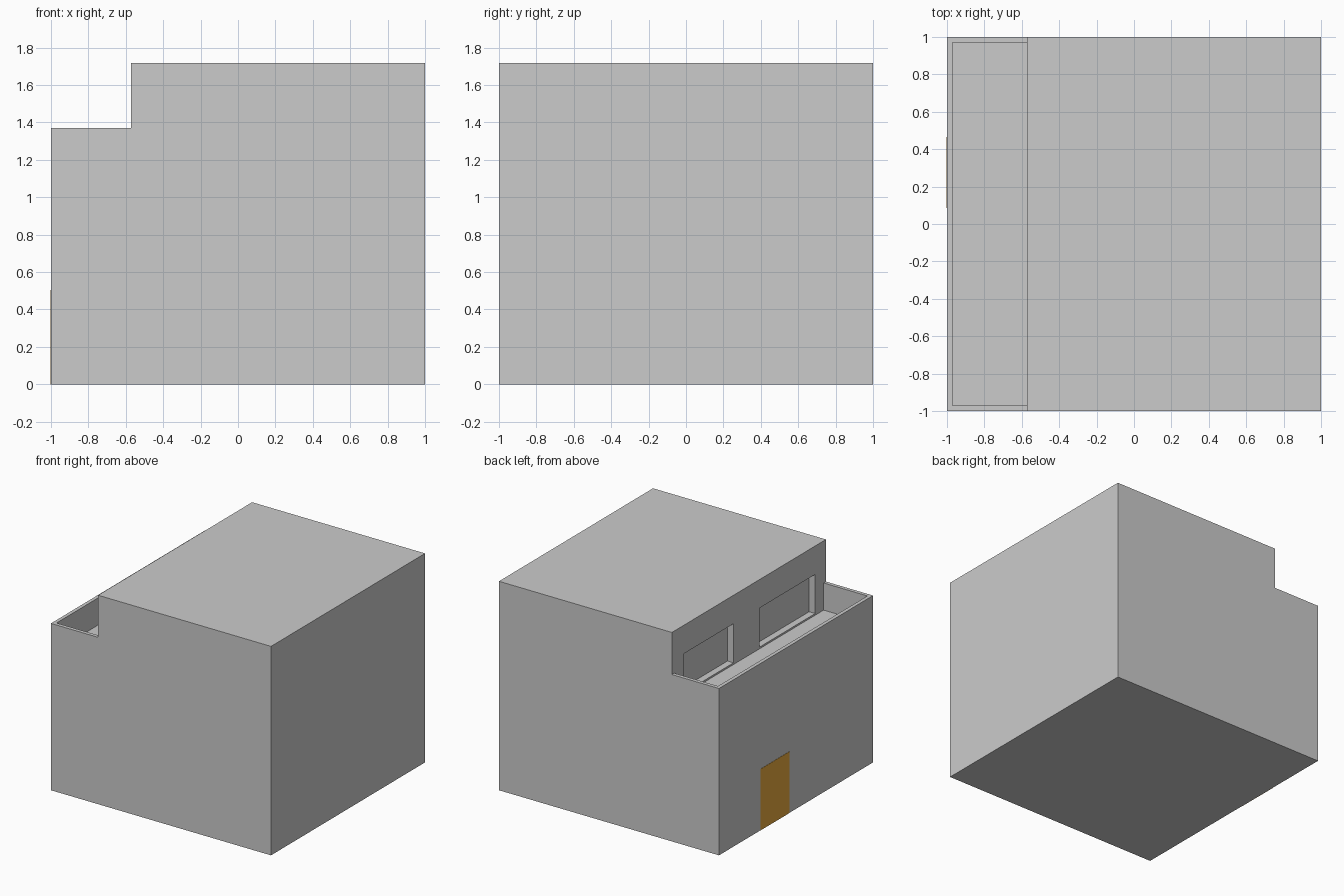
import bpy
import bmesh

if "Cube" in bpy.data.objects:
    bpy.data.objects.remove(bpy.data.objects["Cube"])

W = 1.0          # half width and half depth
TOP = 1.717      # roof height
FLOOR = 1.148    # terrace floor height
STEP = -0.572    # upper storey wall position
RIM = 1.371      # parapet top
T = 0.03         # parapet thickness


def material(name, color):
    m = bpy.data.materials.new(name)
    m.diffuse_color = (*color, 1)
    m.use_nodes = True
    m.node_tree.nodes["Principled BSDF"].inputs["Base Color"].default_value = m.diffuse_color
    return m


def prism(name, points, offset, mat=None):
    """Extrude a closed outline along an offset vector."""
    bm = bmesh.new()
    face = bm.faces.new([bm.verts.new(p) for p in points])
    new = bmesh.ops.extrude_face_region(bm, geom=[face])["geom"]
    verts = [v for v in new if isinstance(v, bmesh.types.BMVert)]
    bmesh.ops.translate(bm, verts=verts, vec=offset)
    bmesh.ops.recalc_face_normals(bm, faces=bm.faces)
    mesh = bpy.data.meshes.new(name)
    bm.to_mesh(mesh)
    bm.free()
    obj = bpy.data.objects.new(name, mesh)
    bpy.context.collection.objects.link(obj)
    if mat:
        mesh.materials.append(mat)
    return obj


def box(name, x, y, z, mat=None):
    outline = [(x[0], y[0], z[0]), (x[1], y[0], z[0]),
               (x[1], y[1], z[0]), (x[0], y[1], z[0])]
    return prism(name, outline, (0, 0, z[1] - z[0]), mat)


# House body: stepped side profile with a terrace on the left
profile = [(-W, 0), (W, 0), (W, TOP), (STEP, TOP), (STEP, FLOOR), (-W, FLOOR)]
house = prism("house_body", [(x, -W, z) for x, z in profile], (0, 2 * W, 0))

# Two recessed windows facing the terrace
for i, span in enumerate([(0.20, 0.85), (-0.86, -0.14)]):
    cutter = box(f"window_cutter_{i + 1}", (STEP - 0.1, STEP + 0.055), span, (1.162, 1.483))
    cutter.hide_render = True
    cutter.hide_set(True)
    mod = house.modifiers.new(f"window_{i + 1}", "BOOLEAN")
    mod.operation = "DIFFERENCE"
    mod.solver = "EXACT"
    mod.object = cutter

# Apply the window cuts and drop the cutters
deps = bpy.context.evaluated_depsgraph_get()
house.data = bpy.data.meshes.new_from_object(house.evaluated_get(deps))
house.modifiers.clear()
for obj in [o for o in bpy.data.objects if "cutter" in o.name]:
    bpy.data.objects.remove(obj)

# Terrace parapet: U-shaped wall around three sides
inner = W - T
u_shape = [(STEP, -W), (-W, -W), (-W, W), (STEP, W),
           (STEP, inner), (-inner, inner), (-inner, -inner), (STEP, -inner)]
prism("terrace_parapet", [(x, y, FLOOR) for x, y in u_shape], (0, 0, RIM - FLOOR),
      material("parapet_grey", (0.54, 0.54, 0.54)))

# Front door: thin panel on the left wall
box("door", (-W - 0.002, -W + 0.002), (0.085, 0.464), (0, 0.504),
    material("door_brown", (0.8, 0.4, 0.05)))
